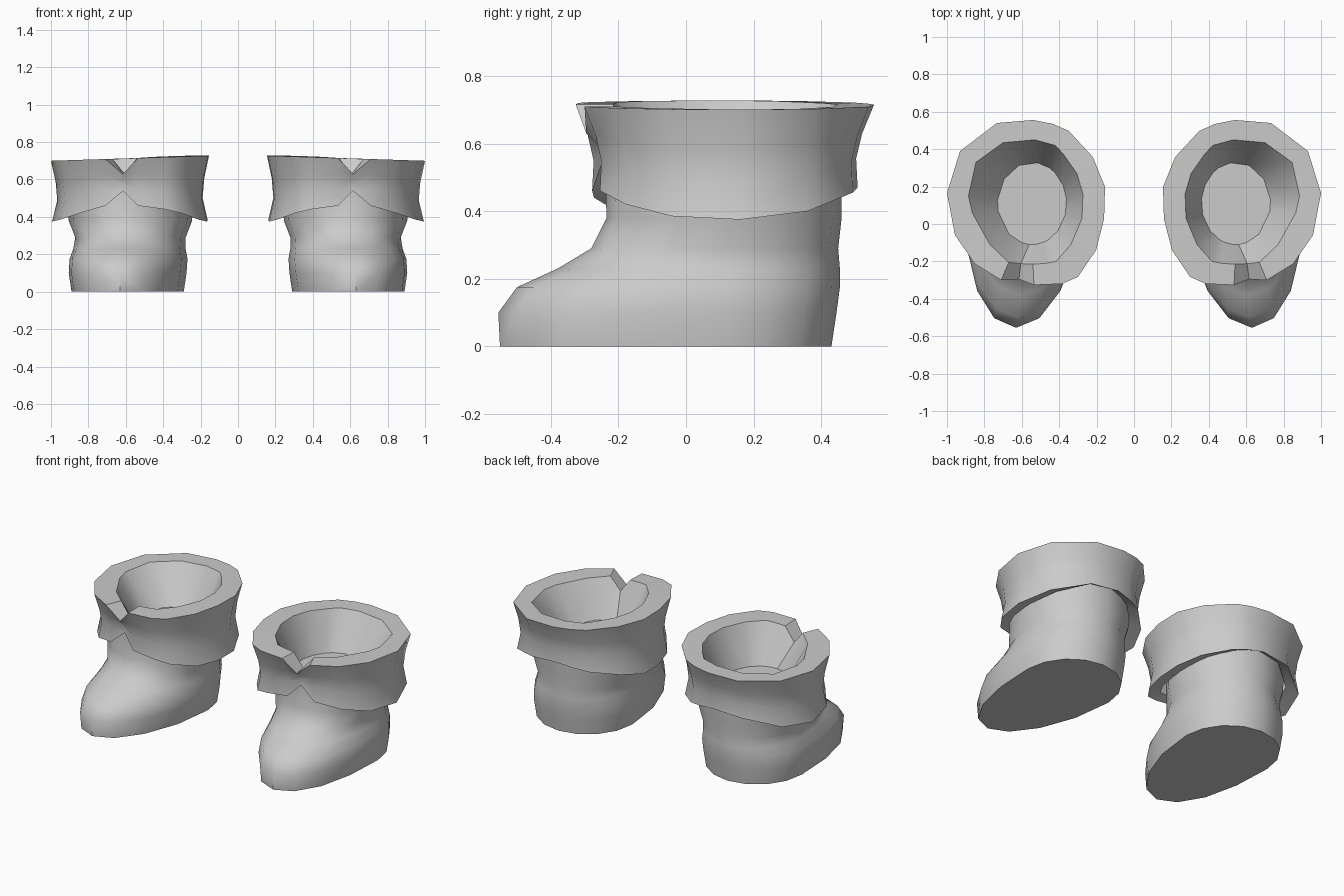
import bpy, bmesh, math

if "Cube" in bpy.data.objects:
    bpy.data.objects.remove(bpy.data.objects["Cube"])

grey = bpy.data.materials.new("grey")
grey.diffuse_color = (0.6, 0.6, 0.6, 1)
grey.use_nodes = True
grey.node_tree.nodes["Principled BSDF"].inputs["Base Color"].default_value = grey.diffuse_color


def loft(name, rings, cap_start=False, cap_end=False):
    """Skin a stack of equal-length rings, then mirror it for the other boot."""
    bm = bmesh.new()
    loops = [[bm.verts.new(p) for p in ring] for ring in rings]
    n = len(loops[0])
    for a, b in zip(loops, loops[1:]):
        for i in range(n):
            j = (i + 1) % n
            bm.faces.new((a[i], a[j], b[j], b[i]))
    if cap_start:
        bm.faces.new(loops[0][::-1])
    if cap_end:
        bm.faces.new(loops[-1])
    bmesh.ops.recalc_face_normals(bm, faces=bm.faces)
    mesh = bpy.data.meshes.new(name)
    bm.to_mesh(mesh)
    bm.free()
    mesh.materials.append(grey)
    obj = bpy.data.objects.new(name, mesh)
    bpy.context.collection.objects.link(obj)
    bpy.ops.object.select_all(action='DESELECT')
    obj.select_set(True)
    bpy.context.view_layer.objects.active = obj
    bpy.ops.object.shade_smooth_by_angle(angle=math.radians(40))
    obj.modifiers.new("other_boot", 'MIRROR').use_mirror_merge = False
    return obj


# Foot and shaft: z, front y, back y, inner x, outer x of each level
levels = [
    (0.00, -0.55, 0.43, 0.29, 0.89),
    (0.10, -0.555, 0.445, 0.275, 0.905),
    (0.175, -0.50, 0.455, 0.27, 0.90),
    (0.23, -0.38, 0.455, 0.28, 0.88),
    (0.29, -0.28, 0.45, 0.28, 0.87),
    (0.38, -0.235, 0.46, 0.245, 0.905),
    (0.57, -0.24, 0.46, 0.24, 0.91),
]
WIDEST_Y = 0.12


def foot_ring(z, front, back, x0, x1, n=16):
    ring = []
    for i in range(n):
        t = 2 * math.pi * i / n
        reach = (back if math.sin(t) > 0 else front) - WIDEST_Y
        y = WIDEST_Y + reach * abs(math.sin(t))
        toe_shift = 0.04 * max(0, -y / 0.55)
        ring.append(((x0 + x1) / 2 + (x1 - x0) / 2 * math.cos(t) + toe_shift, y, z))
    return ring


loft("foot_and_shaft", [foot_ring(*lv) for lv in levels], cap_start=True)

# Cuff: outer rim x, y; inner rim x, y; height of the lower edge
cuff = [
    (1.00, 0.165, 0.885, 0.15, 0.375),
    (0.93, 0.39, 0.845, 0.33, 0.40),
    (0.733, 0.54, 0.70, 0.435, 0.455),
    (0.54, 0.556, 0.53, 0.45, 0.47),
    (0.433, 0.535, 0.42, 0.42, 0.455),
    (0.348, 0.497, 0.375, 0.37, 0.44),
    (0.22, 0.358, 0.305, 0.27, 0.41),
    (0.155, 0.198, 0.273, 0.16, 0.38),
    (0.16, 0.027, 0.278, 0.03, 0.375),
    (0.203, -0.14, 0.337, -0.11, 0.385),
    (0.30, -0.283, 0.417, -0.20, 0.42),
    (0.385, -0.32, 0.47, -0.21, 0.44),
    (0.535, -0.326, 0.54, -0.215, 0.46),
    (0.615, -0.295, 0.605, -0.212, 0.54),
    (0.71, -0.30, 0.67, -0.205, 0.46),
    (0.85, -0.214, 0.77, -0.11, 0.42),
    (0.957, -0.06, 0.865, 0.06, 0.385),
]
NOTCH = 13
CX, CY = 0.58, 0.115


def top_z(i):
    return 0.63 if i == NOTCH else 0.727 - 0.027 * (cuff[i][0] - 0.16) / 0.84


def cuff_ring(sx, sy, k, lift=0.0):
    """Outer outline scaled about the middle, at fraction k of the cuff height."""
    return [(CX + (x - CX) * sx, CY + (y - CY) * sy, low + (top_z(i) - low) * k + lift)
            for i, (x, y, _, _, low) in enumerate(cuff)]


inner_rim = [(c[2], c[3], top_z(i)) for i, c in enumerate(cuff)]
# Floor of the opening, a smaller oval below the inner rim
floor = []
for c in cuff:
    t = math.atan2((c[3] - 0.12) / 0.33, (c[2] - 0.58) / 0.305)
    floor.append((0.545 + 0.185 * math.cos(t), 0.11 + 0.22 * math.sin(t), 0.49))

loft("cuff", [
    cuff_ring(0.78, 0.78, 0, 0.03),   # underside, tucked into the shaft
    cuff_ring(0.985, 0.89, 0),        # lower edge
    cuff_ring(0.92, 0.88, 0.35),      # waist
    cuff_ring(0.94, 0.92, 0.65),
    cuff_ring(1, 1, 1),               # outer rim
    inner_rim,
    floor,
], cap_end=True)
